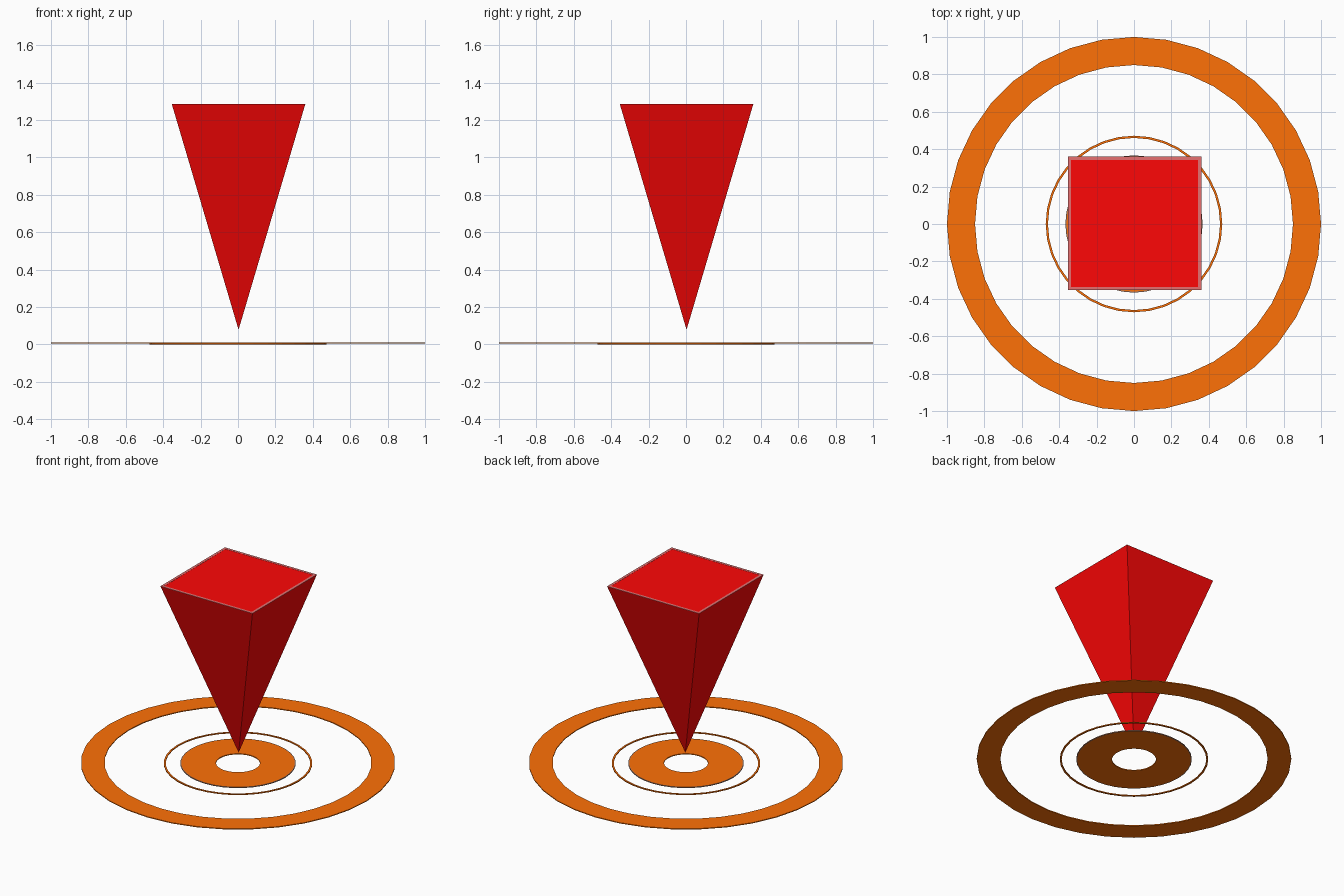
import bpy, bmesh, math

if "Cube" in bpy.data.objects:
    bpy.data.objects.remove(bpy.data.objects["Cube"])


def material(name, color):
    m = bpy.data.materials.new(name)
    m.diffuse_color = (*color, 1)
    m.use_nodes = True
    m.node_tree.nodes["Principled BSDF"].inputs["Base Color"].default_value = m.diffuse_color
    return m


ORANGE = material("orange", (1.0, 0.165, 0.002))
RED = material("red", (1.0, 0.002, 0.002))
PALE = material("pale_red", (0.8, 0.16, 0.16))
TRIM = material("trim_grey", (0.45, 0.2, 0.12))


def finish(name, bm, mat):
    bmesh.ops.recalc_face_normals(bm, faces=bm.faces)
    me = bpy.data.meshes.new(name)
    bm.to_mesh(me)
    bm.free()
    me.materials.append(mat)
    ob = bpy.data.objects.new(name, me)
    bpy.context.collection.objects.link(ob)
    return ob


def ring(name, r_in, r_out, z0, z1, mat, sides=36, start=0.0):
    """Flat ring with a rectangular cross-section."""
    bm = bmesh.new()
    profile = [(r_in, z0), (r_out, z0), (r_out, z1), (r_in, z1)]
    loops = []
    for i in range(sides):
        a = start + 2 * math.pi * i / sides
        loops.append([bm.verts.new((r * math.cos(a), r * math.sin(a), z)) for r, z in profile])
    for i in range(sides):
        p, q = loops[i], loops[(i + 1) % sides]
        for k in range(4):
            n = (k + 1) % 4
            bm.faces.new((p[k], q[k], q[n], p[n]))
    return finish(name, bm, mat)


# Ground rings
ring("outer_ring", 0.85, 1.0, 0.004, 0.01, ORANGE)
ring("thin_ring", 0.46, 0.472, 0.0, 0.006, ORANGE)
ring("inner_ring", 0.14, 0.361, 0.0, 0.006, ORANGE)
ring("inner_ring_trim", 0.361, 0.367, 0.0, 0.006, TRIM)

# Inverted four-sided pyramid, very slightly off centre
HALF, TOP, TIP, SHIFT = 0.357, 1.285, 0.078, 0.003
bm = bmesh.new()
tip = bm.verts.new((SHIFT, SHIFT, TIP))
top = [bm.verts.new((SHIFT + sx * HALF, SHIFT + sy * HALF, TOP))
       for sx, sy in ((-1, -1), (1, -1), (1, 1), (-1, 1))]
bm.faces.new(top)
for i in range(4):
    bm.faces.new((top[i], top[(i + 1) % 4], tip))
finish("pyramid", bm, RED)

# Pale rim around the top of the pyramid
S = math.sqrt(2)
rim = ring("pyramid_rim", 0.339 * S, HALF * S, TOP - 0.001, TOP + 0.001, PALE, 4, math.pi / 4)
rim.location = (SHIFT, SHIFT, 0)
